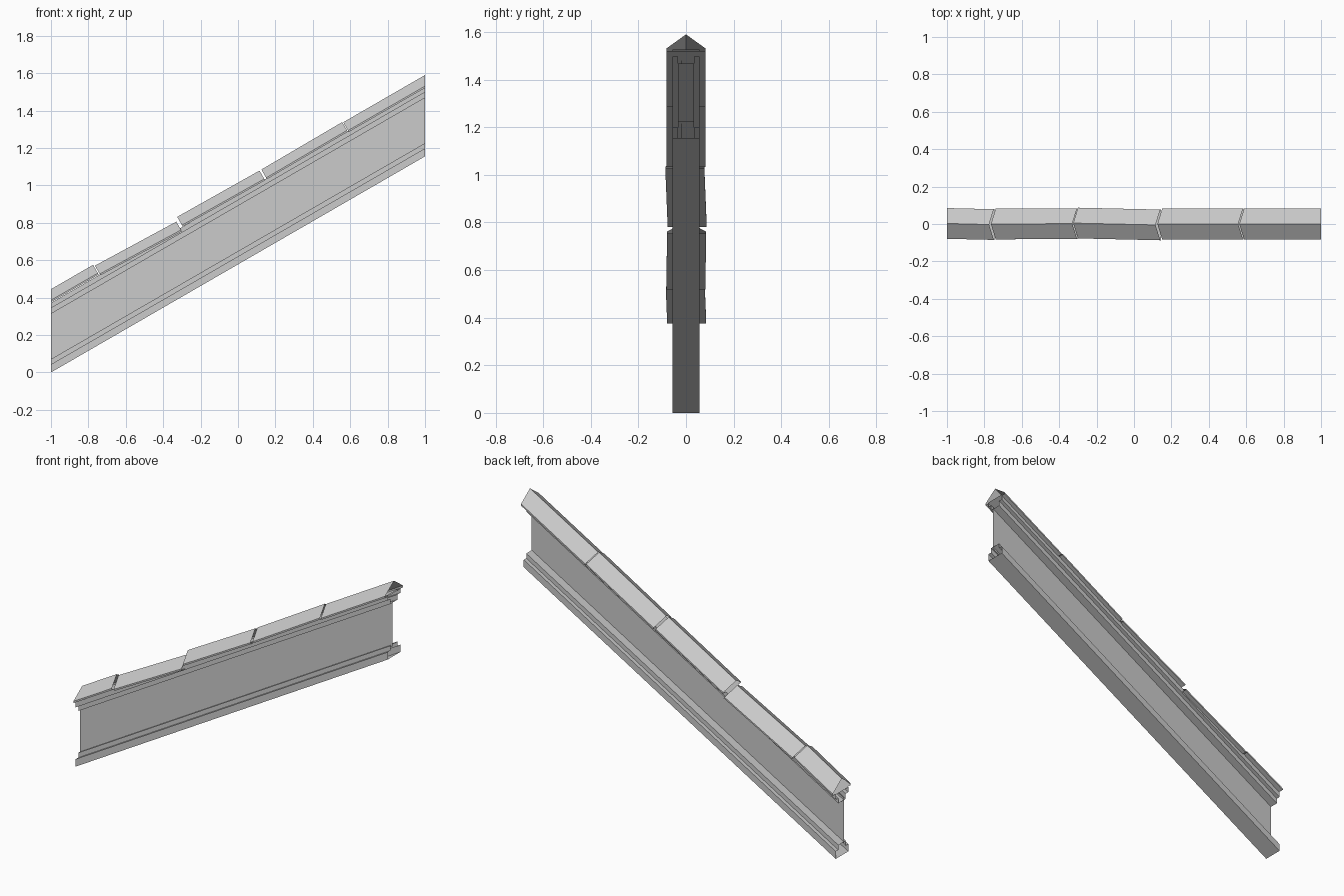
import bpy, bmesh

cube = bpy.data.objects.get("Cube")
if cube:
    bpy.data.objects.remove(cube, do_unlink=True)

SLOPE = 0.5775   # rise per unit of x
RIDGE = 0.435    # ridge height above the sloping base line
LEAN = 0.43      # makes tile joints square to the slope

stone = bpy.data.materials.new("pale_grey_stone")
stone.use_nodes = True
grey = (0.6, 0.6, 0.6, 1)
stone.diffuse_color = grey
bsdf = next(n for n in stone.node_tree.nodes if n.type == 'BSDF_PRINCIPLED')
bsdf.inputs["Base Color"].default_value = grey


def mirrored(half):
    """Close a half profile of (y, z) points across y = 0."""
    return half + [(-y, z) for y, z in reversed(half) if y > 0]


def sweep(name, profile, x0=-1, x1=1, lean=(0, 0), dy=(0, 0), dz=(0, 0)):
    """Run a profile up the slope as an open-ended shell."""
    bm = bmesh.new()
    rings = []
    for x, tilt, oy, oz in zip((x0, x1), lean, dy, dz):
        ring = []
        for y, z in profile:
            px = x + tilt * (RIDGE - z)
            ring.append(bm.verts.new((px, y + oy, z + oz + SLOPE * (px + 1))))
        rings.append(ring)
    a, b = rings
    n = len(profile)
    for i in range(n):
        j = (i + 1) % n
        bm.faces.new((a[i], a[j], b[j], b[i]))
    bmesh.ops.recalc_face_normals(bm, faces=bm.faces)
    mesh = bpy.data.meshes.new(name)
    bm.to_mesh(mesh)
    bm.free()
    mesh.materials.append(stone)
    obj = bpy.data.objects.new(name, mesh)
    bpy.context.collection.objects.link(obj)


# Thin wall panel, set slightly toward the front
sweep("wall_panel", [(-0.019, 0.06), (-0.019, 0.325), (-0.016, 0.325), (-0.016, 0.06)])

# Stepped mouldings along the foot and under the coping
sweep("base_moulding", mirrored([(0.057, 0), (0.057, 0.043), (0.034, 0.043), (0.034, 0.071)]))
sweep("top_moulding", mirrored([(0.034, 0.313), (0.034, 0.343), (0.057, 0.343), (0.057, 0.372)]))

# Slightly uneven coping tiles with a gabled top and a thin eave lip
cap = mirrored([(0, RIDGE), (0.082, 0.376), (0.082, 0.366), (0.054, 0.366)])
tiles = [  # start, end, sideways shift, height shift
    (-1, -0.775, (0.003, -0.003), (0.01, 0.01)),
    (-0.765, -0.33, (0, 0.002), (0, -0.016)),
    (-0.325, 0.115, (0.005, -0.005), (0.007, 0)),
    (0.125, 0.557, (0, 0), (0, 0.004)),
    (0.563, 1, (0, 0), (0, 0)),
]
for i, (x0, x1, dy, dz) in enumerate(tiles):
    lean = (LEAN if i > 0 else 0, LEAN if i < len(tiles) - 1 else 0)
    sweep(f"coping_tile_{i + 1}", cap, x0, x1, lean, dy, dz)
